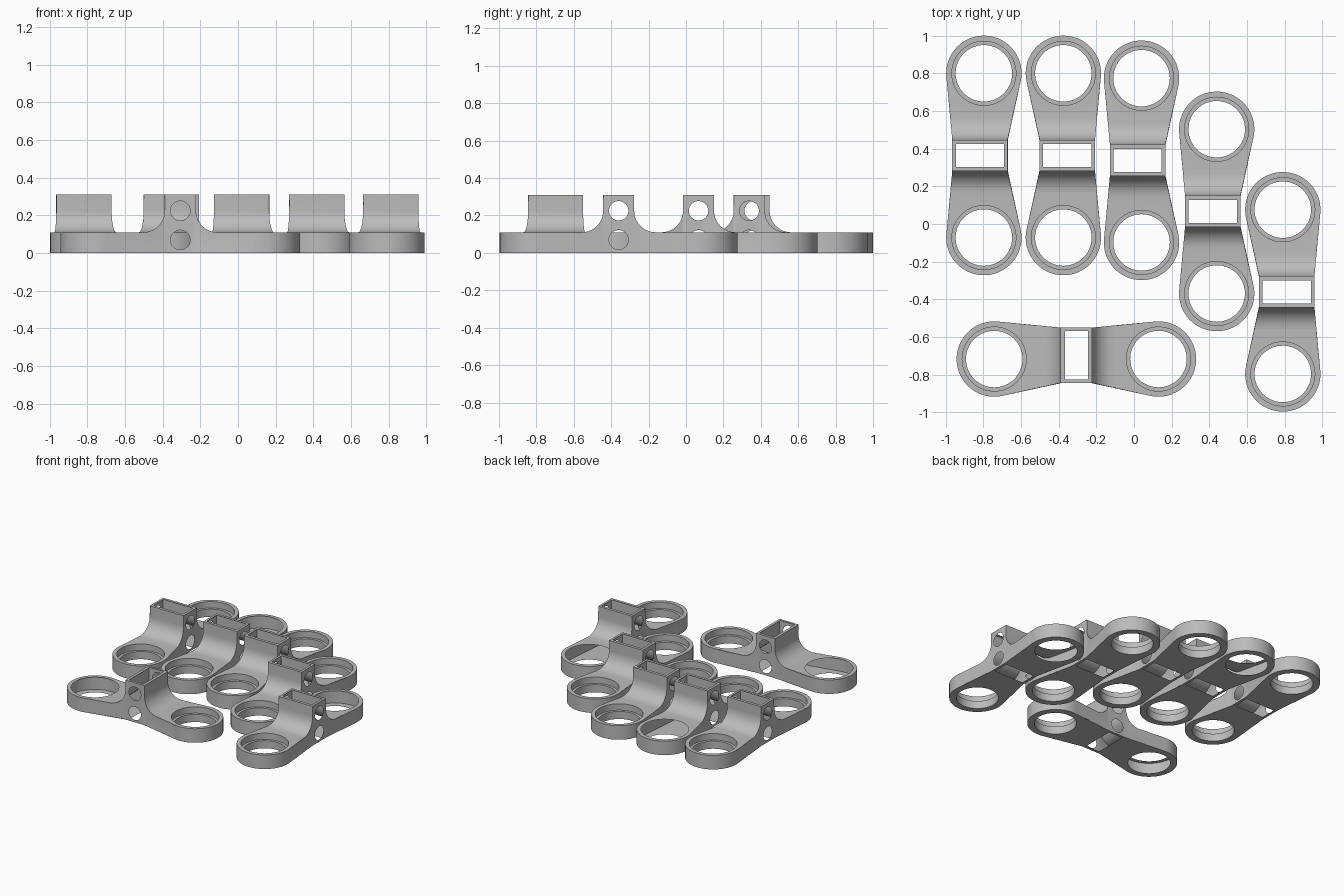
import bpy, bmesh, math
from mathutils import Matrix, Vector

if "Cube" in bpy.data.objects:
    bpy.data.objects.remove(bpy.data.objects["Cube"])

RING_Y, RING_R = 0.436, 0.2          # ring centres along the bracket, outer radius
HALF_W, HALF_D = 0.147, 0.083        # socket outer half width and half depth
PLATE_H, SOCKET_H, FILLET = 0.11, 0.31, 0.115

grey = bpy.data.materials.new("plain grey")
grey.diffuse_color = (0.5, 0.5, 0.5, 1)
grey.use_nodes = True
grey.node_tree.nodes["Principled BSDF"].inputs["Base Color"].default_value = grey.diffuse_color


def new_object(name, bm):
    bmesh.ops.recalc_face_normals(bm, faces=bm.faces)
    mesh = bpy.data.meshes.new(name)
    bm.to_mesh(mesh)
    bm.free()
    mesh.materials.append(grey)
    obj = bpy.data.objects.new(name, mesh)
    bpy.context.collection.objects.link(obj)
    return obj


def lathe(bm, profile, matrix, n):
    """Closed solid of revolution about local z from (radius, height) pairs."""
    loops = [[bm.verts.new(matrix @ Vector((r * math.cos(2 * math.pi * i / n),
                                            r * math.sin(2 * math.pi * i / n), z)))
              for i in range(n)] for r, z in profile]
    for a, b in zip(loops, loops[1:]):
        for i in range(n):
            j = (i + 1) % n
            bm.faces.new((a[i], a[j], b[j], b[i]))
    bm.faces.new(loops[0])
    bm.faces.new(loops[-1])


def tangent_angle(px, py, side):
    """Angle on the ring where the waist side line from the socket corner touches it."""
    d = Vector((px, py - RING_Y))
    return math.atan2(d.y, d.x) + side * math.acos(RING_R / d.length)


def body(off):
    bm = bmesh.new()
    cache = {}

    def v(x, y, z):
        key = (round(x, 5), round(y, 5), round(z, 5))
        if key not in cache:
            cache[key] = bm.verts.new((x, y, z))
        return cache[key]

    xr, xl = off + HALF_W, off - HALF_W
    a0 = tangent_angle(xr, HALF_D, 1)
    a1 = tangent_angle(xl, HALF_D, -1) % (2 * math.pi)
    n = 40
    arc = [(RING_R * math.cos(a0 + (a1 - a0) * i / n),
            RING_Y + RING_R * math.sin(a0 + (a1 - a0) * i / n)) for i in range(n + 1)]
    # Fillet profile from the socket wall down to the plate
    fil = [(HALF_D + FILLET * (1 - math.cos(t)), PLATE_H + FILLET * (1 - math.sin(t)))
           for t in [math.pi / 2 * i / 10 for i in range(11)]]

    def on_side(x0, tip, y):
        f = (y - HALF_D) / (tip[1] - HALF_D)
        return x0 + (tip[0] - x0) * f

    smooth_top = []
    for s in (1, -1):
        rows = [(v(on_side(xl, arc[-1], y), s * y, z), v(on_side(xr, arc[0], y), s * y, z))
                for y, z in fil]
        top = [v(x, s * y, PLATE_H) for x, y in arc]
        low = [v(x, s * y, 0) for x, y in arc]
        strips = [(v(xl, s * HALF_D, SOCKET_H), v(xr, s * HALF_D, SOCKET_H))] + rows
        for (a, b), (c, d) in zip(strips, strips[1:]):
            smooth_top.append(bm.faces.new((a, b, d, c)))
        smooth_top.append(bm.faces.new([rows[-1][0], rows[-1][1]] + top))
        for i in range(n):
            bm.faces.new((top[i], top[i + 1], low[i + 1], low[i]))
        for k, x0, e in ((0, xl, -1), (1, xr, 0)):
            bm.faces.new([v(x0, s * HALF_D, 0)] + [r[k] for r in rows] + [top[e], low[e]])
    # Socket sides, top and the flat underside
    for x0 in (xl, xr):
        bm.faces.new([v(x0, s * HALF_D, z) for s, z in
                      ((-1, 0), (-1, fil[0][1]), (-1, SOCKET_H), (1, SOCKET_H), (1, fil[0][1]), (1, 0))])
    bm.faces.new([v(x, y, SOCKET_H) for x, y in
                  ((xl, -HALF_D), (xr, -HALF_D), (xr, HALF_D), (xl, HALF_D))])
    under = bm.faces.new([v(xr, HALF_D, 0)] + [v(x, y, 0) for x, y in arc]
                         + [v(xl, HALF_D, 0), v(xl, -HALF_D, 0)]
                         + [v(x, -y, 0) for x, y in reversed(arc)] + [v(xr, -HALF_D, 0)])
    # Round the long rims, leaving the socket mouth sharp
    upper = set(smooth_top)
    rims = [e for e in bm.edges
            if (len(upper & set(e.link_faces)) == 1 and min(w.co.z for w in e.verts) < SOCKET_H - 0.001)
            or under in e.link_faces]
    bmesh.ops.bevel(bm, geom=rims, offset=0.014, offset_type='OFFSET', segments=3,
                    profile=0.5, affect='EDGES', clamp_overlap=True)
    return new_object("bracket", bm)


def cut(obj, bm):
    cutter = new_object("cutter", bm)
    cutter.hide_render = True
    mod = obj.modifiers.new("cut", 'BOOLEAN')
    mod.operation, mod.solver, mod.object = 'DIFFERENCE', 'EXACT', cutter
    bpy.context.view_layer.objects.active = obj
    bpy.ops.object.modifier_apply(modifier=mod.name)
    bpy.data.objects.remove(cutter)


def bracket(name, x, y, off, turn=0):
    obj = body(off)
    obj.name = name
    # Stepped ring holes and the through slot
    bm = bmesh.new()
    for s in (1, -1):
        lathe(bm, [(0.15, -0.1), (0.15, 0.06), (0.17, 0.06), (0.17, 0.2)],
              Matrix.Translation((0, s * RING_Y, 0)), 64)
    bmesh.ops.create_cube(bm, size=1, matrix=Matrix.Translation((off, 0, 0.2))
                          @ Matrix.Diagonal((0.256, 0.122, 1, 1)))
    cut(obj, bm)
    # Recessed screw holes across the socket
    bm = bmesh.new()
    d = HALF_W - 0.01
    for z in (0.07, 0.225):
        lathe(bm, [(0.052, -0.3), (0.052, -d), (0.027, -d), (0.027, d), (0.052, d), (0.052, 0.3)],
              Matrix.Translation((off, 0, z)) @ Matrix.Rotation(math.pi / 2, 4, 'Y'), 32)
    cut(obj, bm)
    obj.location = (x, y, 0)
    obj.rotation_euler.z = turn
    bpy.ops.object.select_all(action='DESELECT')
    obj.select_set(True)
    bpy.context.view_layer.objects.active = obj
    bpy.ops.object.shade_smooth_by_angle(angle=math.radians(32))


# Five upright brackets and one turned sideways
for i, (x, y, off) in enumerate([(-0.797, 0.364, -0.021), (-0.375, 0.364, 0.021),
                                 (0.04, 0.338, -0.021), (0.439, 0.067, -0.021),
                                 (0.79, -0.36, 0.021)]):
    bracket("bracket_%d" % (i + 1), x, y, off)
bracket("crosswise_bracket", -0.306, -0.717, 0.02, math.pi / 2)
